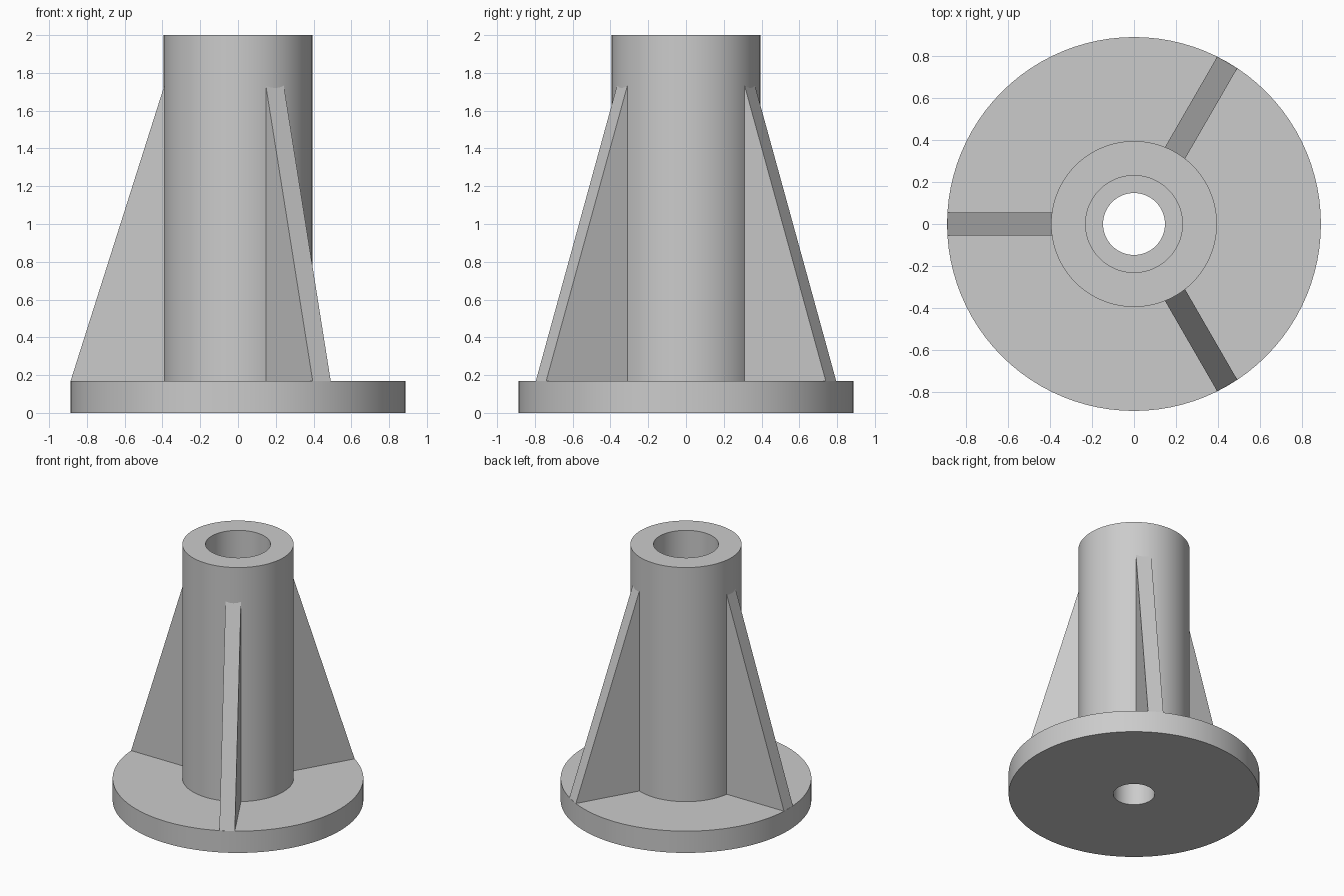
import bpy
import bmesh
from math import cos, sin, pi, radians

cube = bpy.data.objects.get("Cube")
if cube:
    bpy.data.objects.remove(cube, do_unlink=True)

HEIGHT = 2.0
BASE_R, BASE_H = 0.888, 0.17
TUBE_R = 0.394
BORE_R, HOLE_R = 0.23, 0.147
RIB_TOP, RIB_HALF, RIB_TIP = 1.72, 0.055, 0.886
SEGMENTS = 96

grey = bpy.data.materials.new("plain grey")
grey.use_nodes = True
colour = (0.6, 0.6, 0.6, 1)
grey.diffuse_color = colour
grey.node_tree.nodes["Principled BSDF"].inputs["Base Color"].default_value = colour


def finish(name, bm):
    """Turn a bmesh into a named, shaded object."""
    bmesh.ops.recalc_face_normals(bm, faces=bm.faces[:])
    mesh = bpy.data.meshes.new(name)
    bm.to_mesh(mesh)
    bm.free()
    mesh.materials.append(grey)
    obj = bpy.data.objects.new(name, mesh)
    bpy.context.collection.objects.link(obj)
    bpy.ops.object.select_all(action="DESELECT")
    obj.select_set(True)
    bpy.context.view_layer.objects.active = obj
    bpy.ops.object.shade_smooth_by_angle(angle=radians(30))
    return obj


def lathe(name, profile):
    """Revolve a closed (radius, height) profile around z."""
    bm = bmesh.new()
    rings = []
    for i in range(SEGMENTS):
        a = 2 * pi * i / SEGMENTS
        rings.append([bm.verts.new((r * cos(a), r * sin(a), z)) for r, z in profile])
    n = len(profile)
    for i in range(SEGMENTS):
        here, there = rings[i], rings[(i + 1) % SEGMENTS]
        for j in range(n):
            k = (j + 1) % n
            bm.faces.new((here[j], there[j], there[k], here[k]))
    return finish(name, bm)


def rib(name, angle):
    """Triangular web standing on the flange against the tube."""
    root = TUBE_R - 0.03
    slope = (RIB_TOP - BASE_H) / (RIB_TIP - TUBE_R)
    outline = [(root, BASE_H), (RIB_TIP, BASE_H), (root, RIB_TOP + 0.03 * slope)]
    bm = bmesh.new()
    face = bm.faces.new([bm.verts.new((x, -RIB_HALF, z)) for x, z in outline])
    extruded = bmesh.ops.extrude_face_region(bm, geom=[face])
    for v in extruded["geom"]:
        if isinstance(v, bmesh.types.BMVert):
            v.co.y = RIB_HALF
    obj = finish(name, bm)
    obj.rotation_euler.z = radians(angle)


# Flanged tube with a wide bore stepping down to a narrow hole in the flange
lathe("flanged_tube", [
    (HOLE_R, 0), (BASE_R, 0), (BASE_R, BASE_H), (TUBE_R, BASE_H),
    (TUBE_R, HEIGHT), (BORE_R, HEIGHT), (BORE_R, BASE_H), (HOLE_R, BASE_H),
])

# Three ribs evenly spaced around the tube
for rib_name, rib_angle in (("right_rib", 180), ("back_left_rib", 60), ("front_left_rib", -60)):
    rib(rib_name, rib_angle)
